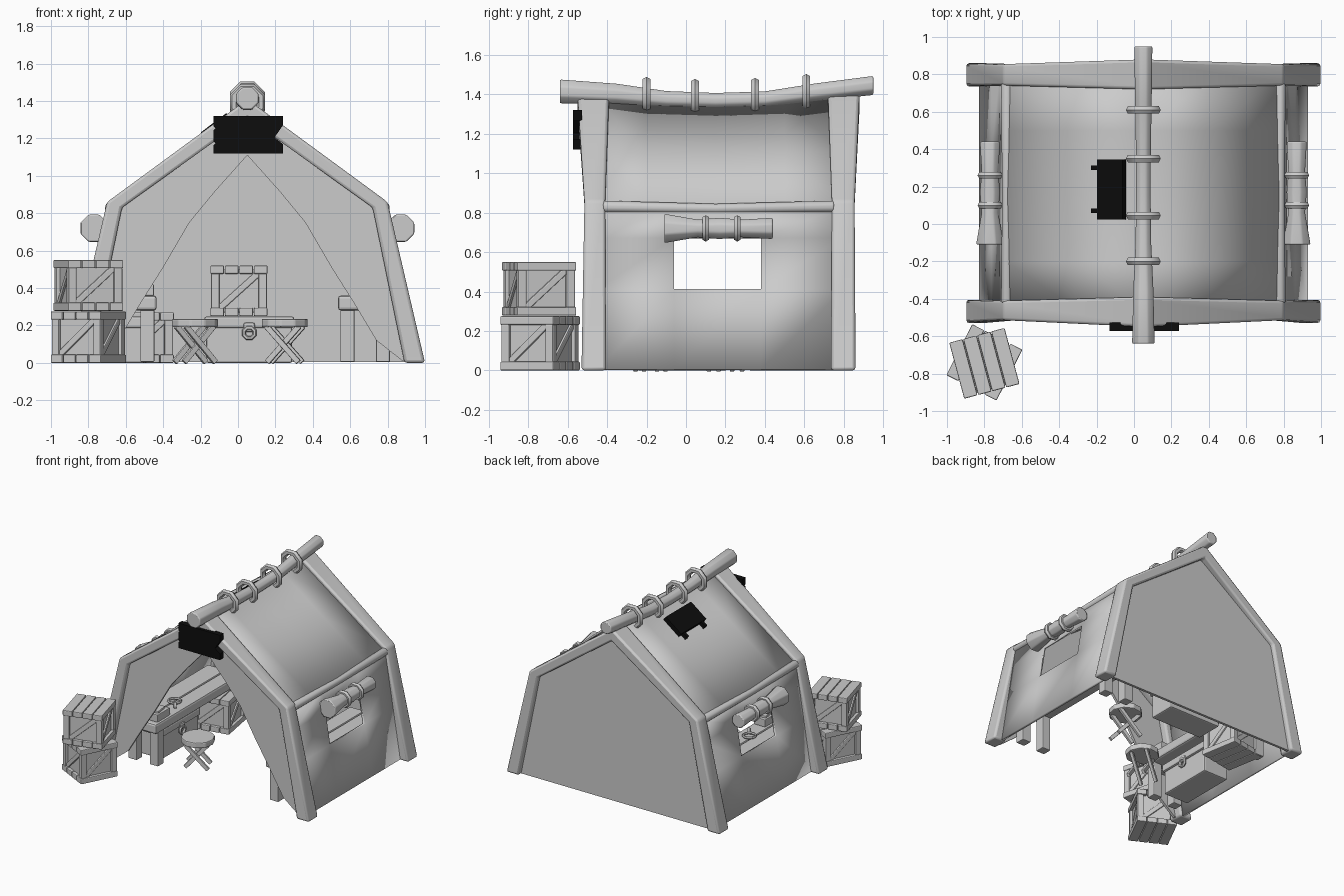
import bpy, bmesh
from math import sin, cos, pi, radians
from mathutils import Vector, Matrix, Euler

if "Cube" in bpy.data.objects:
    bpy.data.objects.remove(bpy.data.objects["Cube"])

CX = 0.05                      # tent centre line
black = bpy.data.materials.new("black")
black.diffuse_color = (0.004, 0.004, 0.004, 1)
black.use_nodes = True
black.node_tree.nodes["Principled BSDF"].inputs["Base Color"].default_value = black.diffuse_color


def finish(name, bm, bevel=0.0, solid=0.0, smooth=False, mat=None, loc=(0, 0, 0), rz=0):
    bmesh.ops.recalc_face_normals(bm, faces=bm.faces)
    me = bpy.data.meshes.new(name)
    bm.to_mesh(me)
    bm.free()
    ob = bpy.data.objects.new(name, me)
    bpy.context.collection.objects.link(ob)
    ob.location, ob.rotation_euler = loc, (0, 0, radians(rz))
    if solid:
        m = ob.modifiers.new("solid", 'SOLIDIFY')
        m.thickness, m.offset = solid, 0
    if bevel:
        m = ob.modifiers.new("bevel", 'BEVEL')
        m.width, m.segments, m.limit_method = bevel, 2, 'ANGLE'
    if mat:
        me.materials.append(mat)
    if smooth:
        bpy.ops.object.select_all(action='DESELECT')
        ob.select_set(True)
        bpy.context.view_layer.objects.active = ob
        bpy.ops.object.shade_smooth_by_angle(angle=radians(50))
    return ob


def boxes(name, parts, **kw):
    """parts: (centre, size, rotation in degrees)"""
    bm = bmesh.new()
    for c, s, r in parts:
        m = Matrix.LocRotScale(Vector(c), Euler([radians(a) for a in r]), Vector(s))
        bmesh.ops.create_cube(bm, size=1, matrix=m)
    return finish(name, bm, **kw)


def loft(name, rings, closed=False, **kw):
    bm = bmesh.new()
    vs = [[bm.verts.new(p) for p in r] for r in rings]
    n, k = len(rings), len(rings[0])
    for i in range(n if closed else n - 1):
        a, b = vs[i], vs[(i + 1) % n]
        for j in range(k):
            bm.faces.new((a[j], a[(j + 1) % k], b[(j + 1) % k], b[j]))
    if not closed:
        bm.faces.new(vs[0])
        bm.faces.new(vs[-1])
    return finish(name, bm, **kw)


def y_tube(name, x, stations, sides=8):
    """stations: (y, z, radius) along the y axis"""
    rings = [[(x + r * cos((j + .5) * 2 * pi / sides), y, z + r * sin((j + .5) * 2 * pi / sides))
              for j in range(sides)] for y, z, r in stations]
    return loft(name, rings, smooth=True, bevel=0.008)


def ring(name, c, R, r, axis='Y', segs=8, sides=6):
    rings = []
    for i in range(segs):
        a = (i + .5) * 2 * pi / segs
        loop = []
        for j in range(sides):
            b = j * 2 * pi / sides
            u, w, d = (R + r * cos(b)) * cos(a), (R + r * cos(b)) * sin(a), r * sin(b)
            off = Vector((u, d, w)) if axis == 'Y' else Vector((u, w, d))
            loop.append(Vector(c) + off)
        rings.append(loop)
    return loft(name, rings, closed=True, smooth=True)


def sheet(name, rows, skip=(), t=0.02):
    bm = bmesh.new()
    vs = [[bm.verts.new(p) for p in r] for r in rows]
    for i in range(len(rows) - 1):
        for j in range(len(rows[0]) - 1):
            if (i, j) not in skip:
                bm.faces.new((vs[i][j], vs[i][j + 1], vs[i + 1][j + 1], vs[i + 1][j]))
    return finish(name, bm, solid=t, smooth=True)


def panel(name, pts, y, t, mat=None, bevel=0.0):
    """flat outline in the xz plane, thickness t along y"""
    bm = bmesh.new()
    f = bm.faces.new([bm.verts.new((x, y - t / 2, z)) for x, z in pts])
    new = bmesh.ops.extrude_face_region(bm, geom=[f])['geom']
    bmesh.ops.translate(bm, vec=(0, t, 0), verts=[v for v in new if isinstance(v, bmesh.types.BMVert)])
    return finish(name, bm, mat=mat, bevel=bevel)


# end frames: tapered beams running foot - shoulder - peak - shoulder - foot
for name, ys in (("front_frame", ((-.53, -.405), (-.515, -.41), (-.55, -.39))),
                 ("back_frame", ((.735, .86), (.74, .855), (.72, .88)))):
    prof = (((.95, 0), (.84, 0)), ((.75, .86), (.67, .83)), ((0, 1.41), (0, 1.31)))
    rings = []
    for s, idx in ((1, (0, 1, 2)), (-1, (1, 0))):
        for i in idx:
            (xo, zo), (xi, zi) = prof[i]
            a, b = ys[i]
            rings.append([(CX + s * xo, a, zo), (CX + s * xo, b, zo), (CX + s * xi, b, zi), (CX + s * xi, a, zi)])
    loft(name, rings, bevel=0.015, smooth=True)

# ridge pole with rope rings
y_tube("ridge_pole", CX, [(-.64, 1.415, .065), (-.35, 1.40, .058), (-.1, 1.375, .045), (.15, 1.368, .042),
                          (.4, 1.375, .043), (.65, 1.41, .048), (.95, 1.445, .052)])
for y, z in ((-.2, 1.395), (.045, 1.385), (.35, 1.39), (.61, 1.41)):
    ring("ridge_rope", (CX, y, z), .078, .023)

# canvas roof, side walls with windows, eave poles and rolled blinds
for s in (1, -1):
    X = lambda h: CX + s * h
    rows = []
    for y, z in ((-.45, 1.37), (-.2, 1.35), (.15, 1.34), (.5, 1.35), (.8, 1.37)):
        sag = (1.37 - z) * .6
        rows.append([(X(0), y, z), (X(.36), y, (z + .84) / 2 - sag * .3), (X(.73), y, .83)])
    sheet("roof_canvas", rows)
    sheet("side_wall", [[(X(.87 - .165 * z), y, z) for z in (0.005, .41, .67, .83)]
                        for y in (-.45, -.06, .38, .8)], skip={(1, 1)})
    y_tube("eave_pole", X(.73), [(-.42, .83, .033), (.15, .82, .027), (.75, .83, .033)])
    y_tube("rolled_blind", X(.82), [(-.11, .72, .08), (.06, .72, .048), (.17, .72, .058),
                                    (.28, .72, .048), (.44, .72, .058)])
    for y in (.1, .26):
        ring("blind_strap", (X(.82), y, .72), .052, .02)
    # front flap, swept open
    panel("front_flap", [(X(h), z) for h, z in (
        (.87, .005), (.71, .84), (0, 1.34), (0, 1.11), (.17, .92), (.31, .75), (.45, .51),
        (.57, .32), (.69, .12), (.83, .01))], -.475, .02)

    # side tables
    boxes("table_top", [((X(.55), .12, .32), (.13, 1.08, .08), (0, 0, 0)),
                        ((X(.70), .12, .32), (.16, 1.08, .08), (0, 0, 0))], bevel=.015)
    boxes("table_legs", [((X(h), y, .15), (.075, .075, .29), (0, 0, 0))
                         for h in (.535, .725) for y in (-.34, .6)], bevel=.006)

# back wall
panel("back_wall", [(CX + h, z) for h, z in ((.87, .005), (.71, .84), (0, 1.34), (-.71, .84), (-.87, .005))], .815, .02)

# black sign board over the door
panel("sign_board", [(-.13, 1.12), (.24, 1.12), (.24, 1.17), (.195, 1.205), (.24, 1.27), (.24, 1.32), (-.13, 1.32),
                     (-.13, 1.265), (-.12, 1.255), (-.13, 1.245), (-.13, 1.185), (-.12, 1.175), (-.13, 1.165)],
      -.55, .045, mat=black)

# black patch with pegs on the left roof slope
boxes("roof_plate", [((-.12, .185, 1.27), (.17, .32, .035), (0, -37, 0))] +
      [((-.2, y, 1.205), (.05, .025, .03), (0, -37, 0)) for y in (.07, .30)], mat=black)


# wooden crate
def crate(name, loc, rz, w=.31, h=.27):
    p = [((0, 0, h / 2), (w - .05, w - .05, h - .04), (0, 0, 0))]
    pw = w / 4
    for i in range(4):
        for z in (.022, h - .022):
            p.append(((pw * (i - 1.5), 0, z), (pw - .004, w, .044), (0, 0, 0)))
    e = w / 2 - .028
    for a in (-e, e):
        for b in (-e, e):
            p.append(((a, b, h / 2), (.045, .045, h - .08), (0, 0, 0)))
    for s in (-1, 1):
        p.append(((0, s * (e - .003), h / 2), (.285, .035, .035), (0, s * 42, 0)))
        p.append(((s * (e - .003), 0, h / 2), (.035, .285, .035), (s * 42, 0, 0)))
    boxes(name, p, bevel=.006, loc=loc, rz=rz)


crate("outside_crate_bottom", (-.80, -.74, 0), -27, .305, .275)
crate("outside_crate_top", (-.80, -.745, .278), 15, .31, .272)
crate("crate_under_table", (-.52, .50, 0), 10)
crate("crate_on_chest", (0.005, .655, .25), 0)


# storage chest with ring latch on its front
def chest(name, loc, rz):
    boxes(name, [((0, 0, .095), (.46, .22, .19), (0, 0, 0)), ((0, 0, .217), (.48, .25, .06), (0, 0, 0)),
                 ((0, -.125, .19), (.06, .02, .05), (0, 0, 0))], bevel=.01, loc=loc, rz=rz)
    r = ring(name + "_latch", (0, -.13, .16), .03, .012)
    r.location, r.rotation_euler = loc, (0, 0, radians(rz))


chest("back_chest", (.06, .66, 0), 0)
chest("table_chest", (-.61, -.02, 0), 90)


# folding stool: round seat on two crossed pairs of legs
def stool(name, loc, rz):
    bm = bmesh.new()
    bmesh.ops.create_cone(bm, cap_ends=True, segments=10, radius1=.125, radius2=.125, depth=.045,
                          matrix=Matrix.Translation((0, 0, .213)))
    finish(name + "_seat", bm, bevel=.008, loc=loc, rz=rz)
    boxes(name + "_legs", [((0, y + s * .012, .1), (.03, .024, .26), (0, s * 42, 0))
                           for y in (-.06, .06) for s in (-1, 1)], bevel=.004, loc=loc, rz=rz)


stool("left_stool", (-.23, -.18, 0), 25)
stool("right_stool", (.25, .2, 0), -10)

# small things on the left table
boxes("book_box", [((-.5, -.3, .39), (.10, .16, .06), (0, 0, 0)),
                   ((-.5, -.3, .425), (.06, .11, .02), (0, 0, 8))], bevel=.005)
ring("magnifier_rim", (-.55, -.02, .372), .045, .01, axis='Z', segs=12)
boxes("magnifier_handle", [((-.50, -.085, .372), (.02, .08, .018), (0, 0, 35))], bevel=.004)
